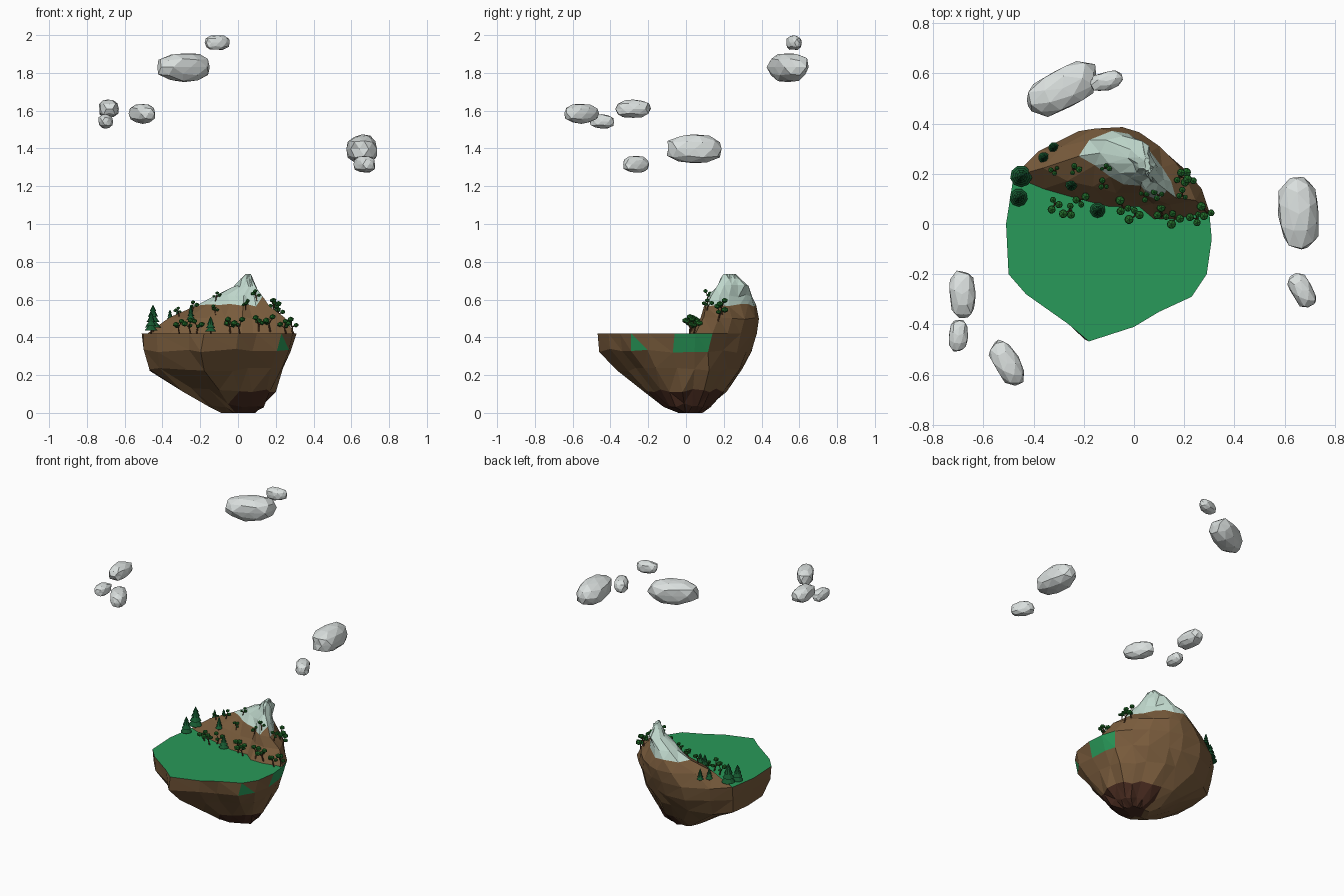
import bpy, bmesh, math, random
from mathutils import Vector, Matrix
from mathutils.bvhtree import BVHTree

if "Cube" in bpy.data.objects:
    bpy.data.objects.remove(bpy.data.objects["Cube"])

random.seed(4)


def mat(name, *c):
    m = bpy.data.materials.new(name)
    m.diffuse_color = (*c, 1)
    m.use_nodes = True
    m.node_tree.nodes["Principled BSDF"].inputs["Base Color"].default_value = m.diffuse_color
    return m


ROCK = mat("rock", .19, .105, .045)
DARK = mat("dark_rock", .065, .024, .014)
GRASS = mat("grass", .022, .32, .10)
SNOW = mat("snow", .52, .68, .60)
CLOUD = mat("cloud", .70, .74, .73)
BARK = mat("bark", .10, .045, .018)
LEAF = mat("leaf", .015, .15, .022)
PINE = mat("pine", .008, .10, .03)


def finish(name, bm, mats):
    me = bpy.data.meshes.new(name)
    bm.to_mesh(me)
    bm.free()
    for m in mats:
        me.materials.append(m)
    ob = bpy.data.objects.new(name, me)
    bpy.context.collection.objects.link(ob)
    return ob


def remap(pts, box, shear=0):
    """Fit an outline into a box (xmin, xmax, ymin, ymax)."""
    xs, ys = [p[0] for p in pts], [p[1] for p in pts]
    x0, x1, y0, y1 = min(xs), max(xs), min(ys), max(ys)
    out = []
    for x, y in pts:
        u = box[0] + (x - x0) / (x1 - x0) * (box[1] - box[0])
        v = box[2] + (y - y0) / (y1 - y0) * (box[3] - box[2])
        out.append((u, v + shear * (u - (box[0] + box[1]) / 2)))
    return out


def loft(rings, jitter, keep, top_cap, bottom_cap):
    """Skin rings (z, points) from bottom to top; ring `keep` stays exact."""
    bm = bmesh.new()
    vs = []
    for k, (z, pts) in enumerate(rings):
        j = 0 if k == keep else jitter
        jz = 0 if k in (0, len(rings) - 1) else j
        r = random.uniform
        vs.append([bm.verts.new((x + r(-j, j), y + r(-j, j), z + r(-jz, jz)))
                   for x, y in pts])
    n = len(vs[0])
    for a, b in zip(vs, vs[1:]):
        for i in range(n):
            k = (i + 1) % n
            bm.faces.new((a[i], a[k], b[k], b[i]))
    if bottom_cap:
        bm.faces.new(vs[0][::-1])
    if top_cap:
        bm.faces.new(vs[-1])
    bmesh.ops.triangulate(bm, faces=bm.faces[:], quad_method='SHORT_EDGE')
    bm.normal_update()
    return bm


# Island outline at meadow height: back rim, front rim, and mountain foot line
back = [(.30, .05), (.27, .14), (.20, .22), (.12, .29), (.01, .35), (-.08, .375),
        (-.22, .37), (-.38, .29), (-.48, .19)]
front = [(-.51, 0), (-.50, -.2), (-.43, -.28), (-.26, -.40), (-.18, -.468),
         (0, -.41), (.10, -.35), (.23, -.29), (.29, -.2), (.31, -.06)]
foot = [(-.36, .14), (-.22, .10), (-.10, .07), (.02, .07), (.08, .02), (.17, .02)]
TOP = .42

# Rock bowl under the meadow
rim = back + front
boxes = [(0, -.09, .08, -.04, .08), (.04, -.165, .14, -.13, .13),
         (.12, -.30, .19, -.24, .21), (.23, -.475, .245, -.36, .295),
         (.33, -.505, .28, -.45, .345)]
rings = [(b[0], remap(rim, b[1:])) for b in boxes] + [(TOP, rim)]
bm = loft(rings, .011, 5, False, True)
for f in bm.faces:
    c = f.calc_center_median()
    if c.z < .14 and c.x > -.04:
        f.material_index = 1
    elif c.z > .34 and c.x > .22 and -.10 < c.y < .12:
        f.material_index = 2
    elif .33 < c.z < .385 and .17 < c.x < .27 and c.y < -.2:
        f.material_index = 2
finish("island_rock", bm, [ROCK, DARK, GRASS])

# Flat meadow
bm = bmesh.new()
loop = front + [back[0]] + foot[::-1] + [back[-1]]
bm.faces.new([bm.verts.new((x, y, TOP)) for x, y in loop])
bmesh.ops.triangulate(bm, faces=bm.faces[:])
finish("meadow", bm, [GRASS])

# Mountain with snow cap
base = back + foot
boxes = [(.50, -.36, .24, .075, .38, 0), (.57, -.22, .16, .125, .36, -.2),
         (.62, -.14, .125, .15, .345, -.3), (.67, -.025, .10, .17, .325, -.3),
         (.71, .015, .078, .185, .29, 0), (.735, .045, .068, .2, .26, 0)]
rings = [(TOP, base)] + [(b[0], remap(base, b[1:5], b[5])) for b in boxes]
bm = loft(rings, .007, 0, True, False)
for f in bm.faces:
    f.material_index = int(f.calc_center_median().z > .582)
ground = BVHTree.FromBMesh(bm)
finish("mountain", bm, [ROCK, SNOW])


def ground_point(x, y):
    hit = ground.ray_cast(Vector((x, y, 2)), Vector((0, 0, -1)))[0]
    return Vector((x, y, (hit.z if hit else TOP) - .004))


def tube(bm, a, b, r1, r2, sides, index):
    """Tapered stick from a to b."""
    d = b - a
    m = (Matrix.Translation((a + b) / 2)
         @ d.to_track_quat('Z', 'Y').to_matrix().to_4x4())
    vs = bmesh.ops.create_cone(bm, cap_ends=True, segments=sides, radius1=r1,
                               radius2=r2, depth=d.length, matrix=m)['verts']
    for f in {f for v in vs for f in v.link_faces}:
        f.material_index = index


# Conifers: stacked cones on a short trunk
def conifer(i, x, y, r, h):
    bm = bmesh.new()
    p = ground_point(x, y)
    up = Vector((0, 0, h))
    tube(bm, p, p + up * .3, r * .16, r * .12, 6, 0)
    for k in range(4):
        s = 1 - .2 * k
        a = p + up * (.16 + .2 * k)
        tube(bm, a, a + up * (.30 if k < 3 else .24), r * s, r * .12 * (k < 3), 9, 1)
    finish(f"conifer_{i}", bm, [BARK, PINE])


for i, t in enumerate([(-.45, .19, .044, .145), (-.46, .105, .036, .12),
                       (-.36, .265, .022, .085), (-.32, .305, .021, .085),
                       (-.25, .155, .023, .09), (-.145, .055, .031, .095)]):
    conifer(i, *t)


# Leafy trees: leaning trunk, forked branches, faceted leaf clumps
def leafy_tree(i, x, y, size):
    bm = bmesh.new()
    p = ground_point(x, y)
    turn = random.uniform(0, 6.28)
    mid = p + Vector((math.cos(turn) * .12, math.sin(turn) * .12, .45)) * size
    tube(bm, p, mid, size * .06, size * .045, 5, 0)
    for k in range(3):
        a = turn + k * 2.1 + random.uniform(-.4, .4)
        reach = (.32, .22, .26)[k] * size
        tip = mid + Vector((math.cos(a) * reach, math.sin(a) * reach,
                            (.25, .48, .12)[k] * size))
        tube(bm, mid, tip, size * .04, size * .025, 4, 0)
        m = Matrix.Translation(tip) @ Matrix.Diagonal((1, 1, .8, 1))
        vs = bmesh.ops.create_icosphere(bm, subdivisions=1, matrix=m,
                                        radius=size * (.24, .22, .18)[k])['verts']
        for f in {f for v in vs for f in v.link_faces}:
            f.material_index = 1
    finish(f"leafy_tree_{i}", bm, [BARK, LEAF])


spots = [(-.31, .21, .05), (-.245, .22, .06), (-.12, .225, .05), (-.12, .15, .055),
         (-.31, .085, .075), (-.25, .055, .08), (-.22, .09, .075), (-.04, .06, .085),
         (.01, .04, .085), (.04, .12, .055), (.10, .11, .06), (.11, .03, .08),
         (.17, .03, .085), (.19, .11, .06), (.18, .19, .08), (.22, .17, .085),
         (.255, .02, .075), (.29, .04, .085)]
for i, s in enumerate(spots):
    leafy_tree(i, *s)


# Clouds: boxy, dented low-poly puffs (centre, half sizes, heading)
def cloud(i, centre, half, deg):
    bm = bmesh.new()
    bmesh.ops.create_icosphere(bm, subdivisions=2, radius=1)
    for v in bm.verts:
        n = sum(abs(c) ** 2.7 for c in v.co) ** (1 / 2.7)
        v.co = v.co / n * random.uniform(.9, 1.03)
    bm.transform(Matrix.Translation(centre) @ Matrix.Rotation(math.radians(deg), 4, 'Z')
                 @ Matrix.Diagonal((*half, 1)))
    finish(f"cloud_{i}", bm, [CLOUD])


for i, c in enumerate([((-.285, .54, 1.83), (.158, .083, .078), 27),
                       ((-.11, .57, 1.96), (.068, .038, .04), 15),
                       ((.658, .04, 1.397), (.15, .083, .076), 94),
                       ((.67, -.265, 1.315), (.078, .045, .045), -60),
                       ((-.685, -.28, 1.61), (.097, .053, .05), 93),
                       ((-.70, -.445, 1.543), (.066, .04, .038), 85),
                       ((-.505, -.555, 1.585), (.1, .054, .054), -60)]):
    cloud(i, *c)
